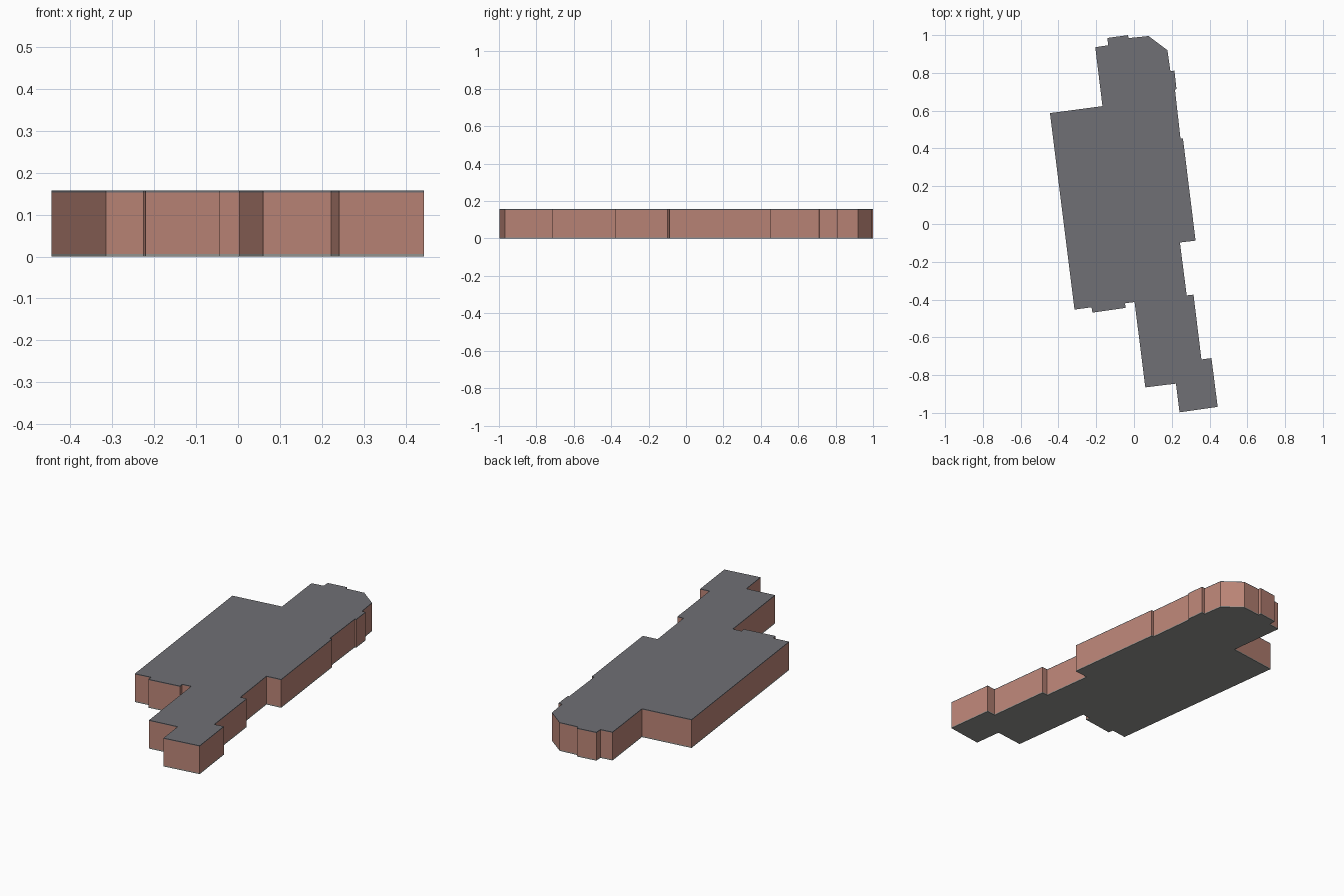
import bpy, bmesh

if "Cube" in bpy.data.objects:
    bpy.data.objects.remove(bpy.data.objects["Cube"])

# Footprint of the building block, counter-clockwise order not required
OUTLINE = [
    (-0.14, 0.985), (-0.032, 1.0), (-0.029, 0.984), (0.077, 0.995), (0.177, 0.92),
    (0.193, 0.809), (0.214, 0.812), (0.225, 0.714), (0.217, 0.712), (0.246, 0.452),
    (0.259, 0.454), (0.326, -0.088), (0.243, -0.098), (0.279, -0.378), (0.315, -0.374),
    (0.357, -0.717), (0.410, -0.710), (0.443, -0.968), (0.241, -0.997), (0.222, -0.845),
    (0.060, -0.865), (0.003, -0.413), (-0.048, -0.420), (-0.044, -0.444), (-0.220, -0.469),
    (-0.225, -0.441), (-0.315, -0.453), (-0.445, 0.587), (-0.167, 0.624), (-0.205, 0.936),
    (-0.138, 0.946),
]


def material(name, rgb):
    m = bpy.data.materials.new(name)
    m.diffuse_color = (*rgb, 1.0)
    m.use_nodes = True
    m.node_tree.nodes["Principled BSDF"].inputs["Base Color"].default_value = m.diffuse_color
    return m


def layer(name, z0, z1, mat):
    """Extrude the footprint between two heights."""
    mesh = bpy.data.meshes.new(name)
    bm = bmesh.new()
    base = bm.faces.new([bm.verts.new((x, y, z0)) for x, y in OUTLINE])
    top = bmesh.ops.extrude_face_region(bm, geom=[base], use_keep_orig=True)
    verts = [g for g in top["geom"] if isinstance(g, bmesh.types.BMVert)]
    bmesh.ops.translate(bm, verts=verts, vec=(0, 0, z1 - z0))
    bmesh.ops.recalc_face_normals(bm, faces=bm.faces)
    bm.to_mesh(mesh)
    bm.free()
    mesh.materials.append(mat)
    obj = bpy.data.objects.new(name, mesh)
    bpy.context.collection.objects.link(obj)
    return obj


# Thin floor slab, clay walls, thin roof sheet
layer("floor_slab", 0.0, 0.006, material("light_grey", (0.305, 0.305, 0.29)))
layer("walls", 0.006, 0.153, material("clay_pink", (0.50, 0.235, 0.185)))
layer("roof", 0.153, 0.157, material("slate_grey", (0.16, 0.16, 0.177)))
